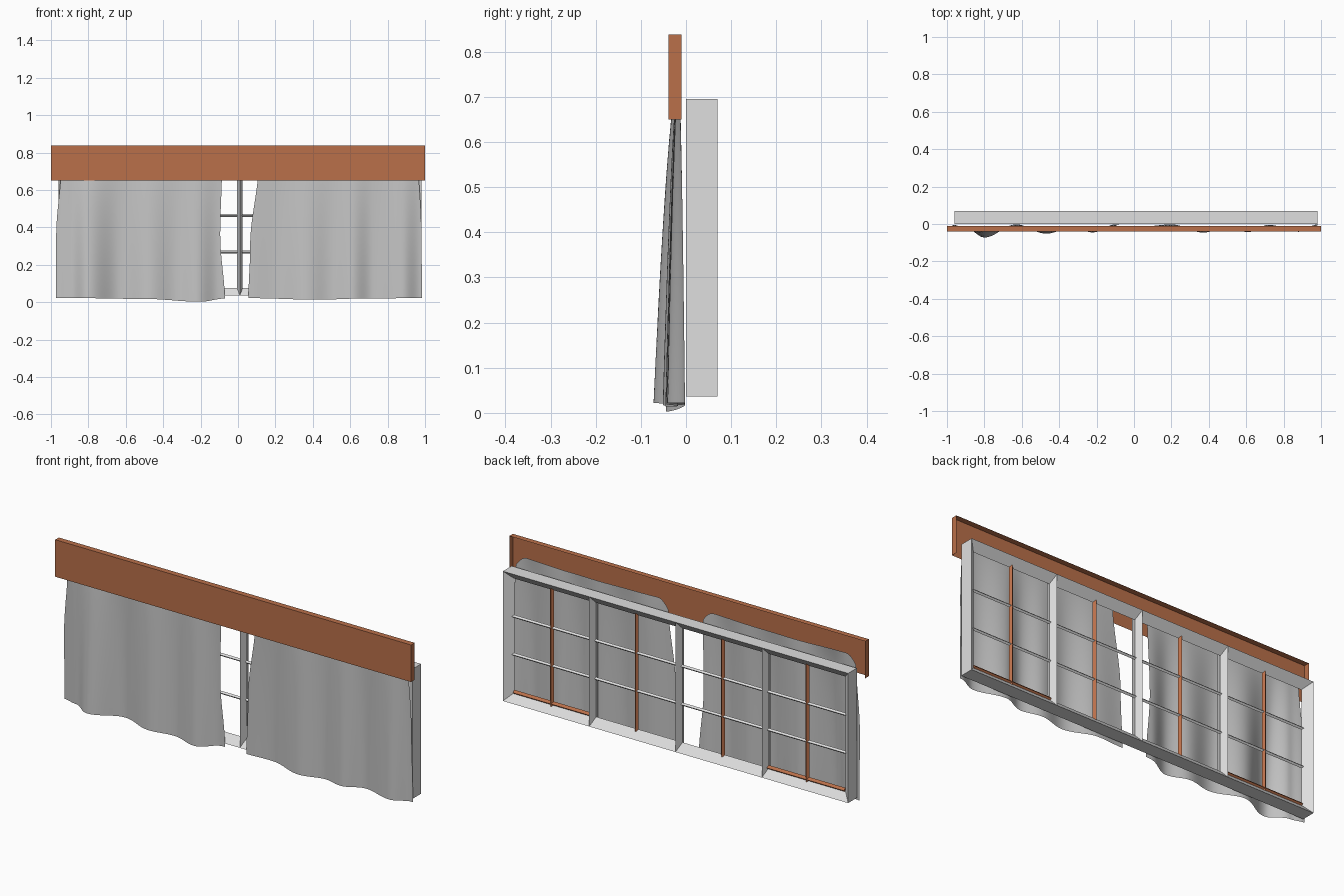
import bpy, bmesh, math

if "Cube" in bpy.data.objects:
    bpy.data.objects.remove(bpy.data.objects["Cube"])

def material(name, r, g, b):
    m = bpy.data.materials.new(name)
    m.diffuse_color = (r, g, b, 1)
    m.use_nodes = True
    m.node_tree.nodes["Principled BSDF"].inputs["Base Color"].default_value = m.diffuse_color
    return m

BROWN = material("brown_wood", 0.49, 0.16, 0.068)
PAINT = material("light_grey_paint", 0.74, 0.74, 0.74)
CLOTH = material("grey_cloth", 0.55, 0.55, 0.55)

def make(name, verts, faces, mat, smooth=False, fix=True):
    bm = bmesh.new()
    vs = [bm.verts.new(v) for v in verts]
    for f in faces:
        bm.faces.new([vs[i] for i in f])
    if fix:
        bmesh.ops.recalc_face_normals(bm, faces=bm.faces[:])
    for f in bm.faces:
        f.smooth = smooth
    me = bpy.data.meshes.new(name)
    bm.to_mesh(me)
    bm.free()
    me.materials.append(mat)
    ob = bpy.data.objects.new(name, me)
    bpy.context.collection.objects.link(ob)
    return ob

def bar(name, a, b, half_w, half_y, mat):
    """Diamond-section bar from a to b, along x or z."""
    along_z = abs(b[2] - a[2]) > abs(b[0] - a[0])
    verts = []
    for p in (a, b):
        for w, y in ((half_w, 0), (0, half_y), (-half_w, 0), (0, -half_y)):
            verts.append((p[0] + w, p[1] + y, p[2]) if along_z
                         else (p[0], p[1] + y, p[2] + w))
    faces = [(i, (i + 1) % 4, (i + 1) % 4 + 4, i + 4) for i in range(4)]
    return make(name, verts, faces + [(3, 2, 1, 0), (4, 5, 6, 7)], mat)

# window frame: mitred, triangular section pointing inward
X0, X1, Z0, Z1, D, IN = -0.96, 0.98, 0.036, 0.695, 0.07, 0.04
MID = D / 2
verts = []
for y, i in ((0, 0), (MID, IN), (D, 0)):
    verts += [(X0 + i, y, Z0 + i), (X1 - i, y, Z0 + i),
              (X1 - i, y, Z1 - i), (X0 + i, y, Z1 - i)]
faces = []
for r in range(3):
    n = (r + 1) % 3
    for k in range(4):
        j = (k + 1) % 4
        faces.append((r * 4 + k, r * 4 + j, n * 4 + j, n * 4 + k))
make("window_frame", verts, faces, PAINT)

# mullions dividing four panes
pane = (X1 - X0) / 4
for i in range(1, 4):
    x = X0 + i * pane
    bar(f"mullion_{i}", (x, MID, Z0 + 0.002), (x, MID, Z1 - 0.002), 0.015, MID, PAINT)

# glazing bars: brown uprights and grey rails
for i in range(4):
    x = X0 + (i + 0.5) * pane + (0.01 if i == 0 else -0.01 if i == 3 else 0)
    bar(f"upright_bar_{i + 1}", (x, MID, Z0 + 0.03), (x, MID, Z1 - 0.03), 0.011, 0.011, BROWN)
for i, z in enumerate((0.27, 0.463)):
    bar(f"cross_bar_{i + 1}", (X0 + 0.03, MID, z), (X1 - 0.03, MID, z), 0.008, 0.008, PAINT)

# brown bottom rails in the two outer panes
for n, a, b in (("left", X0 + IN, X0 + pane - 0.012), ("right", X1 - pane + 0.012, X1 - IN)):
    bar(f"bottom_rail_{n}", (a, MID, Z0 + IN + 0.003), (b, MID, Z0 + IN + 0.003), 0.011, 0.011, BROWN)

# valance: front board with top and ends, open behind and below
F, B, VZ0, VZ1 = -0.039, -0.01, 0.65, 0.838
make("valance",
     [(-1, F, VZ0), (1, F, VZ0), (1, F, VZ1), (-1, F, VZ1),
      (-1, B, VZ0), (1, B, VZ0), (1, B, VZ1), (-1, B, VZ1)],
     [(0, 1, 2, 3), (3, 2, 6, 7), (1, 5, 6, 2), (4, 0, 3, 7)], BROWN, fix=False)

def ease(points, t):
    """Cosine interpolation through (position, value) points."""
    if t <= points[0][0]:
        return points[0][1]
    for (a, va), (b, vb) in zip(points, points[1:]):
        if t <= b:
            return va + (vb - va) * (0.5 - 0.5 * math.cos(math.pi * (t - a) / (b - a)))
    return points[-1][1]

def curtain(name, left, right, folds, hem):
    nu, nv, top = 80, 20, 0.75
    verts, faces = [], []
    for j in range(nv + 1):
        for i in range(nu + 1):
            u = i / nu
            z_hem = ease(hem, left[0][1] + u * (right[0][1] - left[0][1]))
            edge = max(0, 1 - min(u, 1 - u) / 0.07)         # rounded top corners
            z_top = top - 0.05 * edge ** 2 - 0.01 * math.sin(math.pi * u)
            z = z_hem + (z_top - z_hem) * j / nv
            x = ease(left, z) + u * (ease(right, z) - ease(left, z))
            t = max(0, (top - z) / top) ** 0.6               # folds deepen downward
            verts.append((x, -0.016 + (ease(folds, x) + 0.016) * t, z))
    w = nu + 1
    for j in range(nv):
        for i in range(nu):
            a = j * w + i
            faces.append((a, a + 1, a + w + 1, a + w))
    make(name, verts, faces, CLOTH, smooth=True, fix=False)

curtain("left_curtain",
        [(0, -0.972), (0.35, -0.972), (0.75, -0.945)],
        [(0, -0.07), (0.36, -0.095), (0.75, -0.085)],
        [(-0.97, -0.004), (-0.9, -0.02), (-0.8, -0.073), (-0.63, -0.002), (-0.47, -0.052),
         (-0.33, -0.02), (-0.22, -0.045), (-0.1, -0.002)],
        [(-0.97, 0.024), (-0.5, 0.018), (-0.2, 0.003), (-0.07, 0.02)])
curtain("right_curtain",
        [(0, 0.055), (0.3, 0.065), (0.75, 0.11)],
        [(0, 0.985), (0.4, 0.98), (0.75, 0.965)],
        [(0.06, -0.012), (0.2, -0.002), (0.37, -0.046), (0.5, -0.018), (0.61, -0.044),
         (0.72, -0.004), (0.88, -0.042), (0.98, -0.002)],
        [(0.06, 0.022), (0.42, 0.014), (0.7, 0.021), (0.98, 0.022)])
